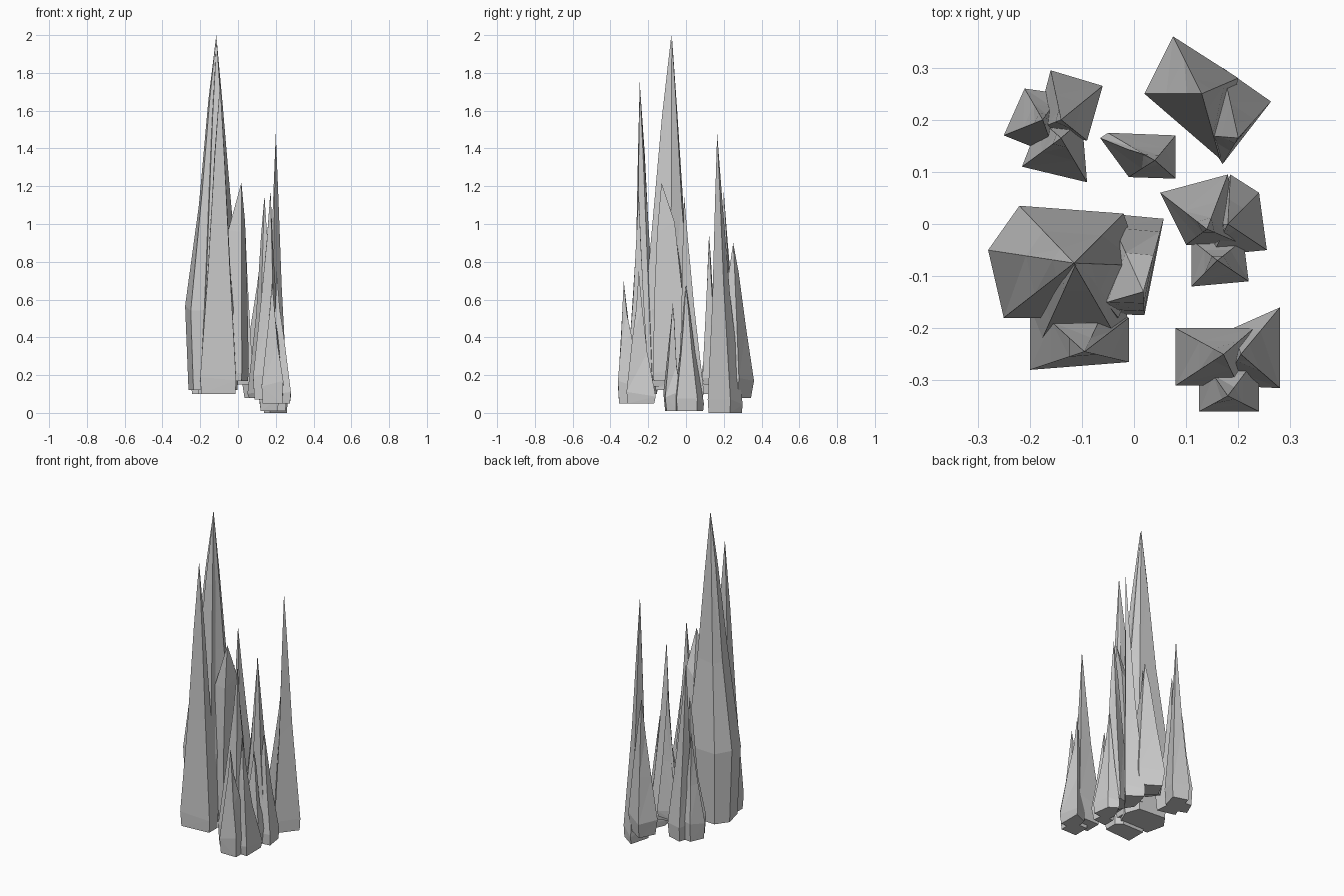
import bpy, bmesh, random
from mathutils import Vector

random.seed(4)
if "Cube" in bpy.data.objects:
    bpy.data.objects.remove(bpy.data.objects["Cube"], do_unlink=True)

stone = bpy.data.materials.new("grey_stone")
stone.use_nodes = True
GREY = (0.6, 0.6, 0.6, 1)
stone.diffuse_color = GREY
stone.node_tree.nodes["Principled BSDF"].inputs["Base Color"].default_value = GREY


def spire(name, foot, base, apex, belt=0.2, waist=0.5, neck=0.21, foot_scale=0.9):
    """Faceted rock: chipped base, widest belt, narrowing waist and neck, pointed tip."""
    bm = bmesh.new()
    tip = Vector(apex)
    n = len(foot)
    centre = Vector((sum(p[0] for p in foot) / n, sum(p[1] for p in foot) / n))
    height = tip.z - belt
    rings = []
    for z, scale, wobble in ((base, foot_scale, 0), (belt, 1, 0.02),
                             (belt + height * 0.4, waist, 0.05),
                             (belt + height * 0.75, neck, 0.04)):
        middle = centre if z <= belt else tip.xy
        ring = []
        for p in foot:
            q = middle + (Vector(p) - middle) * scale
            ring.append(bm.verts.new((q.x, q.y, z + random.uniform(-wobble, wobble))))
        rings.append(ring)
    # sides
    for low, high in zip(rings, rings[1:]):
        for i in range(n):
            j = (i + 1) % n
            bm.faces.new((low[i], low[j], high[j], high[i]))
    # tip and underside
    peak = bm.verts.new(tip)
    for i in range(n):
        bm.faces.new((rings[-1][i], rings[-1][(i + 1) % n], peak))
    bm.faces.new(rings[0])
    bmesh.ops.triangulate(bm, faces=[f for f in bm.faces if len(f.verts) == 4])
    bmesh.ops.recalc_face_normals(bm, faces=bm.faces)
    mesh = bpy.data.meshes.new(name)
    bm.to_mesh(mesh)
    bm.free()
    mesh.materials.append(stone)
    obj = bpy.data.objects.new(name, mesh)
    bpy.context.collection.objects.link(obj)


# Central mass
spire("main_spire", [(-.28, -.05), (-.22, .035), (-.02, .02), (.015, -.08), (-.03, -.18), (-.25, -.18)],
      .12, (-.115, -.075, 2), belt=.55, waist=.56, neck=.25, foot_scale=.88)
spire("main_front_ridge", [(-.21, -.04), (-.01, -.04), (-.015, -.25), (-.19, -.25)],
      .14, (-.113, -.08, 1.98), belt=.2, waist=.62, neck=.28)
spire("main_shoulder", [(-.12, -.17), (.02, -.175), (.057, .01), (-.05, .02)],
      .17, (.018, -.13, 1.22), belt=.22, waist=.82, neck=.5, foot_scale=.95)
spire("main_front_spire", [(-.2, -.28), (-.01, -.265), (-.01, -.18), (-.05, -.15), (-.2, -.15)],
      .1, (-.095, -.245, 1.75), belt=.18, waist=.6, neck=.28, foot_scale=.95)

# Front cluster
spire("front_spire", [(.08, -.2), (.08, -.31), (.2, -.31), (.23, -.2)], .07, (.172, -.25, 1.18))
spire("front_spire_side", [(.19, -.2), (.28, -.16), (.28, -.315), (.17, -.31)],
      .05, (.205, -.25, .75), belt=.1)
spire("front_spire_low", [(.125, -.36), (.24, -.36), (.24, -.25), (.125, -.25)],
      .05, (.18, -.33, .7), belt=.15)

# Middle cluster
spire("middle_spire", [(.05, .06), (.18, .095), (.21, -.04), (.1, -.04)],
      .08, (.14, -.01, 1.15), belt=.12)
spire("middle_spire_side", [(.14, 0), (.185, .095), (.24, .06), (.255, -.05), (.15, -.06)],
      .01, (.18, 0, .68), belt=.06, foot_scale=.95)
spire("middle_spire_low", [(.11, -.12), (.22, -.11), (.21, -.03), (.11, -.03)],
      .01, (.16, -.07, .58), belt=.1, foot_scale=.8)

# Back cluster
spire("back_spire", [(.135, .17), (.17, .3), (.263, .235), (.17, .115)],
      0, (.2, .165, 1.48), belt=.06, foot_scale=.95)
spire("back_spire_low", [(.02, .25), (.075, .36), (.2, .28), (.165, .125)],
      .08, (.13, .25, .9), belt=.17, waist=.62, neck=.26, foot_scale=.85)
spire("back_small_spire", [(-.065, .165), (-.05, .175), (.08, .17), (.08, .087), (-.01, .09)],
      .15, (.04, .122, .95), belt=.2)

# Far side cluster
spire("side_spire", [(-.16, .295), (-.06, .265), (-.09, .16), (-.19, .18)],
      .1, (-.14, .2, 1.17), belt=.2)
spire("side_spire_low", [(-.25, .17), (-.21, .26), (-.14, .25), (-.15, .13)],
      .1, (-.175, .2, .75), belt=.2)
spire("side_spire_front", [(-.215, .11), (-.09, .08), (-.1, .2), (-.18, .2)],
      .1, (-.14, .165, .95), belt=.2)
